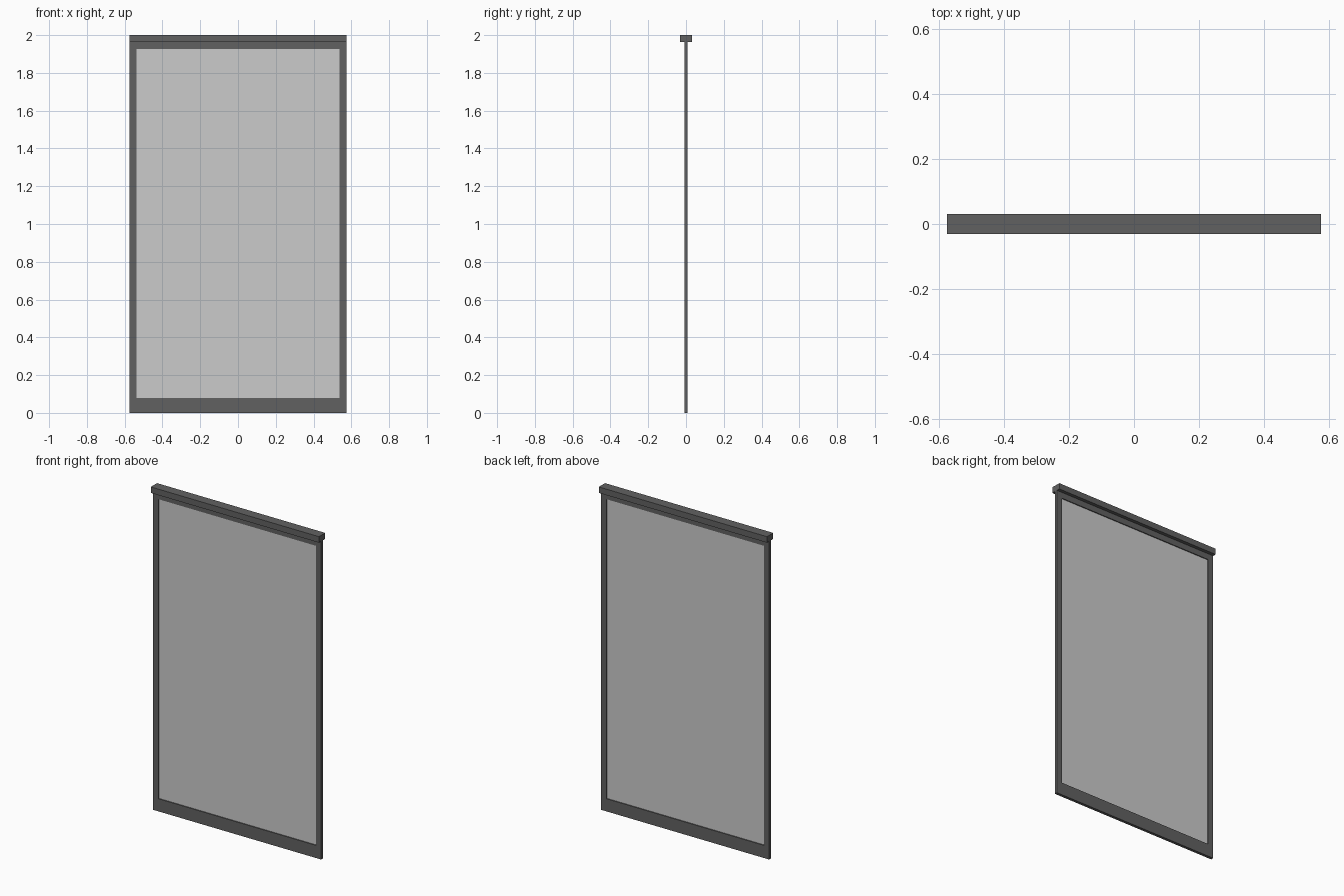
import bpy, bmesh

if "Cube" in bpy.data.objects:
    bpy.data.objects.remove(bpy.data.objects["Cube"])

W, H = 0.574, 2.0           # half width, full height
CAP_Z = 1.963               # underside of the top rail
FRAME_T, PANEL_T = 0.018, 0.006

dark = bpy.data.materials.new("dark_grey")
dark.diffuse_color = (0.12, 0.12, 0.12, 1)
dark.use_nodes = True
dark.node_tree.nodes["Principled BSDF"].inputs["Base Color"].default_value = dark.diffuse_color


def finish(name, bm, mat=None):
    bmesh.ops.recalc_face_normals(bm, faces=bm.faces)
    mesh = bpy.data.meshes.new(name)
    bm.to_mesh(mesh)
    bm.free()
    obj = bpy.data.objects.new(name, mesh)
    bpy.context.collection.objects.link(obj)
    if mat:
        mesh.materials.append(mat)
    return obj


def box(name, half_w, depth, z0, z1, mat=None):
    bm = bmesh.new()
    bmesh.ops.create_cube(bm, size=1)
    for v in bm.verts:
        v.co = (v.co.x * 2 * half_w, v.co.y * depth, z0 + (v.co.z + 0.5) * (z1 - z0))
    return finish(name, bm, mat)


def rect(bm, half_w, z0, z1, y):
    return [bm.verts.new((x, y, z)) for x, z in
            ((-half_w, z0), (half_w, z0), (half_w, z1), (-half_w, z1))]


# Surrounding frame: one closed ring with a rectangular opening
bm = bmesh.new()
h = FRAME_T / 2
loops = [rect(bm, W, 0, CAP_Z, -h), rect(bm, 0.537, 0.078, 1.926, -h),
         rect(bm, 0.537, 0.078, 1.926, h), rect(bm, W, 0, CAP_Z, h)]
for a, b in zip(loops, loops[1:] + loops[:1]):
    for i in range(4):
        j = (i + 1) % 4
        bm.faces.new((a[i], a[j], b[j], b[i]))
finish("frame", bm, dark)

# Thicker rail along the top
box("top_rail", W, 0.061, CAP_Z, H, dark)

# Thin infill panel set back from both frame faces
box("panel", 0.537, PANEL_T, 0.078, 1.926)
